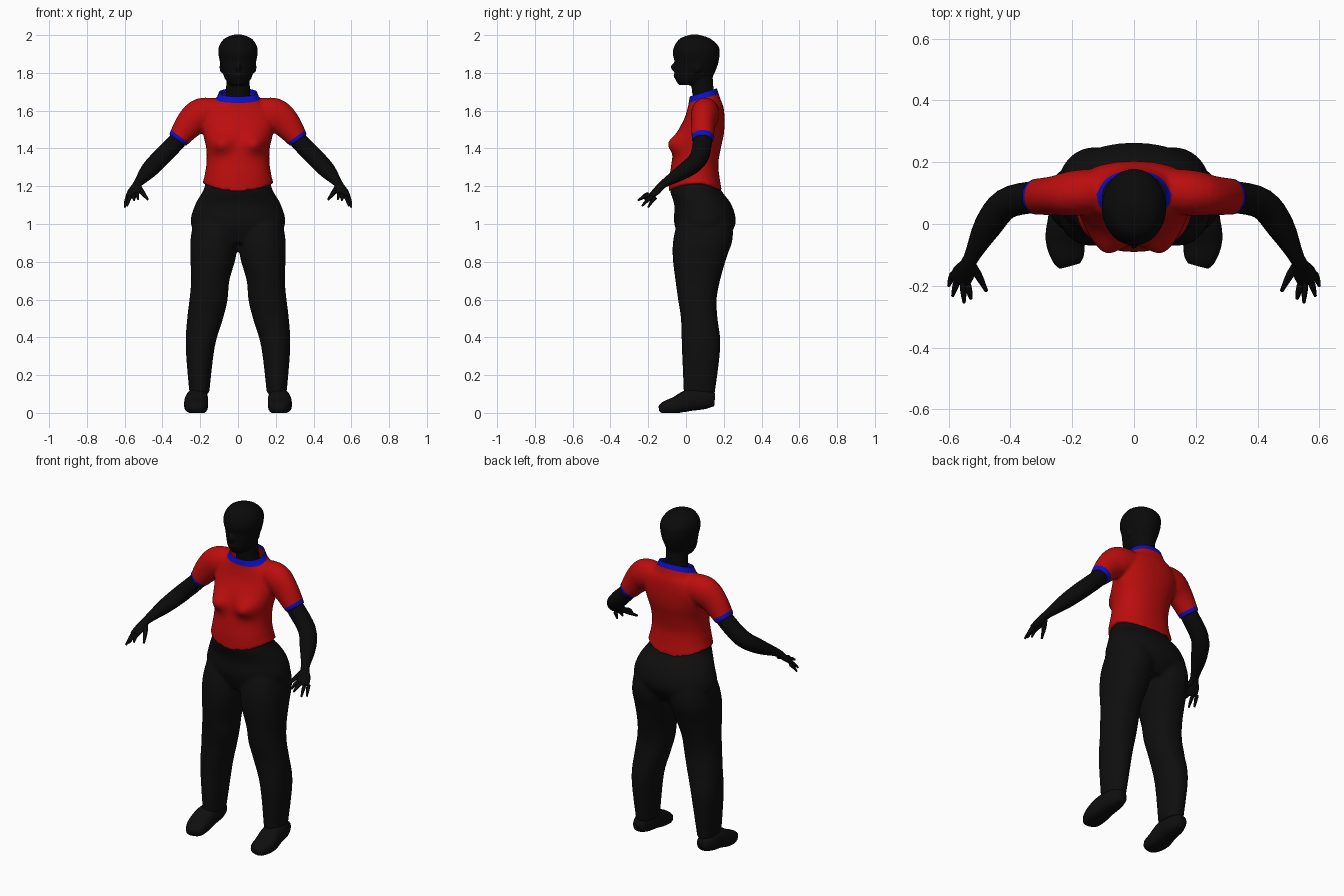
import bpy
import bmesh
from math import cos, sin, pi, exp, copysign
from mathutils import Vector

cube = bpy.data.objects.get("Cube")
if cube:
    bpy.data.objects.remove(cube, do_unlink=True)


def material(name, rgb):
    m = bpy.data.materials.new(name)
    m.use_nodes = True
    m.diffuse_color = (*rgb, 1)
    m.node_tree.nodes["Principled BSDF"].inputs["Base Color"].default_value = (*rgb, 1)
    return m


RED = material("shirt_red", (0.5, 0.004, 0.004))
BLUE = material("trim_blue", (0.005, 0.005, 0.55))
PANTS = material("trouser_black", (0.0045, 0.0045, 0.0045))
SKIN = material("skin_black", (0.003, 0.003, 0.003))


def smooth_keys(keys, steps):
    """Catmull-Rom interpolation of number tuples."""
    out = []
    for i in range(len(keys) - 1):
        p = [keys[max(0, min(len(keys) - 1, i + k))] for k in (-1, 0, 1, 2)]
        for s in range(steps):
            t = s / steps
            out.append([b + 0.5 * t * (c - a + t * (2 * a - 5 * b + 4 * c - d
                        + t * (3 * (b - c) + d - a))) for a, b, c, d in zip(*p)])
    return out + [list(keys[-1])]


def section(centre, u, v, n, power):
    """Closed superellipse with half axes u and v."""
    ring = []
    for i in range(n):
        c, s = cos(2 * pi * i / n), sin(2 * pi * i / n)
        ring.append(centre + u * copysign(abs(c) ** power, c) + v * copysign(abs(s) ** power, s))
    return ring


def skin_rings(bm, rings):
    loops = [[bm.verts.new(p) for p in r] for r in rings]
    n = len(loops[0])
    for a, b in zip(loops, loops[1:]):
        for i in range(n):
            bm.faces.new((a[i], a[(i + 1) % n], b[(i + 1) % n], b[i]))
    bm.faces.new(loops[0])
    bm.faces.new(loops[-1])


def stack(bm, keys, side=1, n=32, steps=4, power=0.9):
    """Horizontal rings from (z, x, y, half width, half depth)."""
    skin_rings(bm, [section(Vector((x * side, y, z)), Vector((rx, 0, 0)), Vector((0, ry, 0)), n, power)
                    for z, x, y, rx, ry in smooth_keys(keys, steps)])


def tube(bm, keys, side=1, n=16, steps=4, power=1):
    """Rings square to a path of (x, y, z, half width, half height)."""
    keys = smooth_keys(keys, steps)
    path = [Vector((k[0] * side, k[1], k[2])) for k in keys]
    rings = []
    for i, k in enumerate(keys):
        t = (path[min(i + 1, len(path) - 1)] - path[max(i - 1, 0)]).normalized()
        u = t.cross(Vector((0, 0, 1))).normalized()
        rings.append(section(path[i], u * k[3], u.cross(t) * k[4], n, power))
    skin_rings(bm, rings)


def ball(bm, centre, size):
    made = bmesh.ops.create_uvsphere(bm, u_segments=16, v_segments=10, radius=1)["verts"]
    for v in made:
        v.co = Vector([c + p * s for c, p, s in zip(centre, v.co, size)])


def finish(name, bm, mats, voxel=0, relax=4):
    """Make the object; with a voxel size, fuse its parts into one skin."""
    bmesh.ops.recalc_face_normals(bm, faces=bm.faces)
    me = bpy.data.meshes.new(name)
    bm.to_mesh(me)
    bm.free()
    ob = bpy.data.objects.new(name, me)
    bpy.context.collection.objects.link(ob)
    if voxel:
        fuse = ob.modifiers.new("fuse", 'REMESH')
        fuse.mode = 'VOXEL'
        fuse.voxel_size = voxel
        soft = ob.modifiers.new("soften", 'SMOOTH')
        soft.iterations = relax
        deps = bpy.context.evaluated_depsgraph_get()
        fused = bpy.data.meshes.new_from_object(ob.evaluated_get(deps))
        ob.modifiers.clear()
        ob.data = fused
    ob.data.materials.clear()
    for m in mats:
        ob.data.materials.append(m)
    ob.data.polygons.foreach_set("material_index", [0] * len(ob.data.polygons))
    ob.data.shade_smooth()
    return ob


def cut(bm, point, normal, trim=False):
    bmesh.ops.bisect_plane(bm, geom=bm.verts[:] + bm.edges[:] + bm.faces[:],
                           plane_co=point, plane_no=normal, clear_outer=trim)


# Shirt: torso with bust and raised side hems, fused with both sleeves
bm = bmesh.new()
stack(bm, [(1.17, 0, .05, .188, .141), (1.25, 0, .045, .178, .132), (1.32, 0, .047, .167, .124),
           (1.4, 0, .06, .168, .124), (1.48, 0, .077, .186, .124), (1.56, 0, .098, .2, .106),
           (1.62, 0, .104, .17, .094), (1.66, 0, .1, .118, .083), (1.74, 0, .095, .088, .062)], n=48)
for v in bm.verts:
    x, y, z = v.co
    if z < 1.25:
        v.co.z += 0.045 * min(1, abs(x) / 0.185) ** 2 * (1.25 - z) / 0.08
    if y < 0.05:
        v.co.y -= 0.052 * exp(-((abs(x) - 0.095) / 0.06) ** 2 - ((z - 1.425) / 0.048) ** 2)
for side in (1, -1):
    tube(bm, [(.09, .11, 1.59, .07, .072), (.19, .1, 1.578, .074, .09), (.255, .092, 1.53, .064, .078),
              (.322, .088, 1.442, .058, .054)], side, 24)
shirt = finish("shirt", bm, [RED, BLUE], 0.008, 5)

# Collar and cuffs: crisp cuts, then colour by position
bm = bmesh.new()
bm.from_mesh(shirt.data)
tilt = Vector((0, -0.3, 1)).normalized()
collar = Vector((0, 0, 1.637))
cut(bm, collar + Vector((0, 0, 0.032)), tilt, True)
cut(bm, collar, tilt)
cuffs = [(Vector((s * 0.307, .088, 1.462)), Vector((s * 0.6, 0, -0.8))) for s in (1, -1)]
for point, normal in cuffs:
    cut(bm, point, normal)
for f in bm.faces:
    c = f.calc_center_median()
    on_collar = (c - collar).dot(tilt) > 0 and abs(c.x) < 0.12
    on_cuff = any((c - p).dot(d) > 0 and c.x * p.x > 0 and abs(c.x) > 0.25 for p, d in cuffs)
    f.material_index = int(on_collar or on_cuff)
bm.to_mesh(shirt.data)
bm.free()

# Trousers: hips fused with both legs
bm = bmesh.new()
stack(bm, [(.9, 0, .09, .19, .115), (1, 0, .1, .25, .162), (1.1, 0, .09, .228, .152),
           (1.18, 0, .05, .183, .135), (1.24, 0, .046, .168, .122)], n=40, power=0.95)
for side in (1, -1):
    stack(bm, [(.1, .205, .07, .052, .082), (.35, .2, .08, .077, .102), (.5, .174, .07, .095, .097),
               (.6, .156, .06, .101, .102), (.7, .147, .062, .101, .118), (.82, .132, .072, .12, .142),
               (.92, .126, .09, .125, .157), (1.02, .115, .1, .115, .14), (1.08, .1, .1, .08, .1)], side)
finish("trousers", bm, [PANTS], 0.01, 4)

# Head: skull, jaw, neck, nose and ears in one skin
bm = bmesh.new()
stack(bm, [(1.735, 0, .012, .043, .05), (1.77, 0, .037, .07, .095), (1.82, 0, .05, .086, .11),
           (1.86, 0, .056, .096, .117), (1.9, 0, .054, .104, .124), (1.94, 0, .055, .101, .118),
           (1.982, 0, .048, .072, .08), (2.003, 0, .045, .02, .02)], power=1)
stack(bm, [(1.6, 0, .105, .075, .062), (1.7, 0, .09, .064, .058), (1.8, 0, .08, .062, .06)], power=1)
ball(bm, (0, -.062, 1.83), (.014, .02, .022))
ball(bm, (0, -.052, 1.785), (.024, .016, .012))
for side in (1, -1):
    ball(bm, (side * .088, .06, 1.83), (.01, .02, .03))
finish("head", bm, [SKIN], 0.007, 4)

for side, word in ((1, "left"), (-1, "right")):
    # Arm and palm
    bm = bmesh.new()
    tube(bm, [(.26, .09, 1.52, .045, .045), (.32, .088, 1.442, .051, .047), (.415, .065, 1.345, .05, .048),
              (.475, -.01, 1.28, .045, .042), (.53, -.115, 1.215, .024, .022), (.55, -.155, 1.175, .036, .018),
              (.565, -.187, 1.145, .034, .012)], side)
    # Fingers fan out from the knuckles, the thumb from the wrist
    tips = [(.6, -.2, 1.088), (.587, -.233, 1.095), (.55, -.255, 1.125), (.528, -.242, 1.13)]
    for i, tip in enumerate(tips):
        root = Vector((.562, -.18, 1.15)) + Vector((-.016, -.012, .006)) * (i - 1.5)
        mid = root.lerp(Vector(tip), 0.5) + Vector((0, 0, .005))
        tube(bm, [(*root, .011, .011), (*mid, .01, .01), (*tip, .005, .005)], side, 8, 3)
    tube(bm, [(.53, -.13, 1.2, .016, .016), (.505, -.165, 1.165, .013, .013),
              (.478, -.217, 1.13, .006, .006)], side, 8, 3)
    finish(word + "_arm", bm, [SKIN])

    # Shoe, flattened underneath
    bm = bmesh.new()
    tube(bm, [(.212, .15, .07, .035, .035), (.215, .1, .072, .052, .052), (.218, .02, .067, .06, .057),
              (.222, -.05, .042, .064, .046), (.213, -.11, .028, .052, .034), (.207, -.135, .025, .035, .02)],
         side, 20, 4, 0.75)
    for v in bm.verts:
        v.co.z = max(v.co.z, 0.004 + 0.09 * max(0, v.co.y)) if v.co.y > -0.03 else max(v.co.z, 0)
    finish(word + "_shoe", bm, [PANTS])
